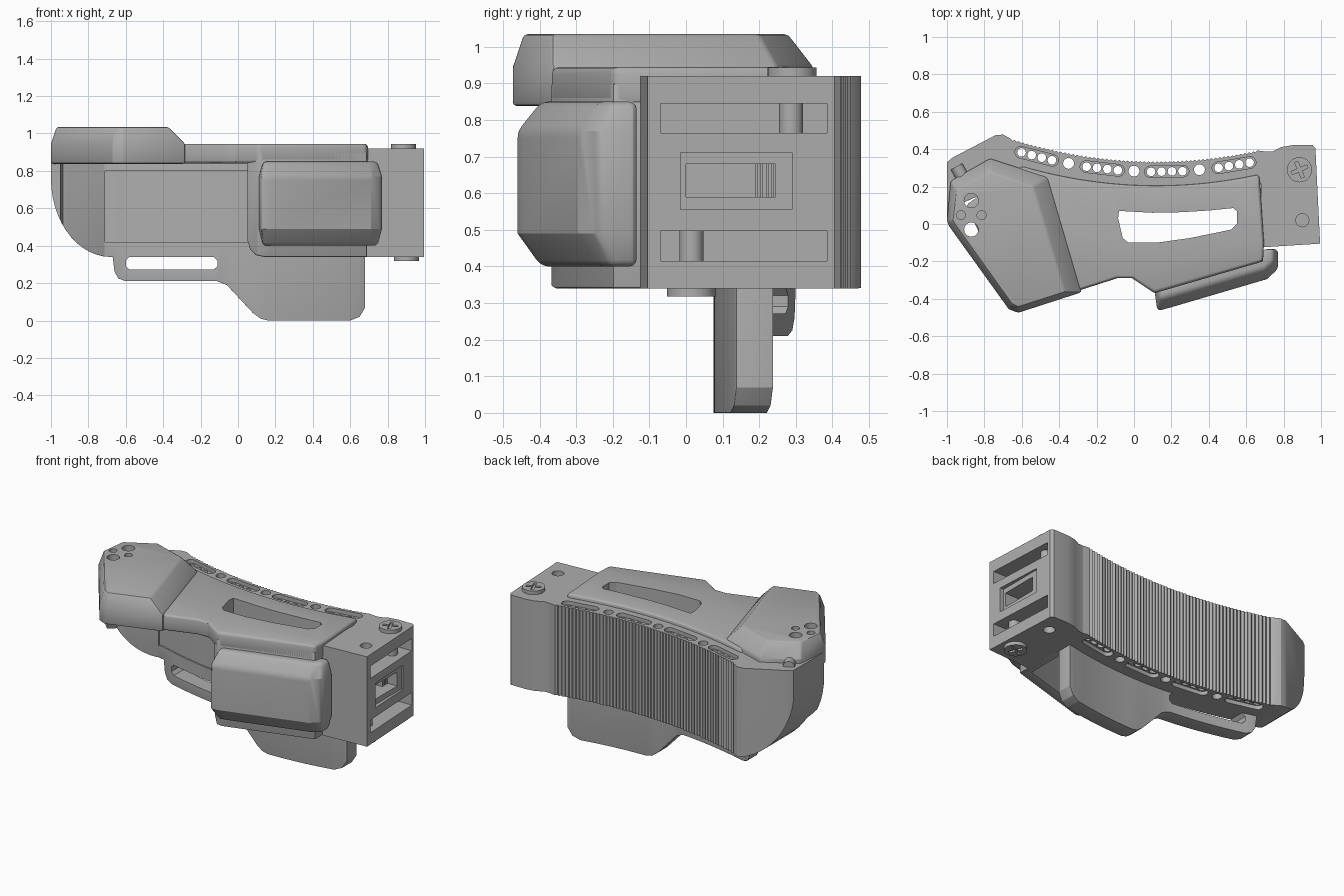
import bpy, bmesh, math
from mathutils import Matrix, Vector

if "Cube" in bpy.data.objects:
    bpy.data.objects.remove(bpy.data.objects["Cube"], do_unlink=True)

GREY = (0.42, 0.42, 0.42, 1)
mat = bpy.data.materials.new("plain grey")
mat.use_nodes = True
mat.diffuse_color = GREY
mat.node_tree.nodes["Principled BSDF"].inputs["Base Color"].default_value = GREY


def finish(name, bm):
    bmesh.ops.recalc_face_normals(bm, faces=bm.faces)
    mesh = bpy.data.meshes.new(name)
    bm.to_mesh(mesh)
    bm.free()
    mesh.materials.append(mat)
    obj = bpy.data.objects.new(name, mesh)
    bpy.context.collection.objects.link(obj)
    return obj


def add_loft(bm, rings):
    loops = [[bm.verts.new(p) for p in ring] for ring in rings]
    n = len(loops[0])
    for a, b in zip(loops, loops[1:]):
        for i in range(n):
            bm.faces.new((a[i], a[(i + 1) % n], b[(i + 1) % n], b[i]))
    bm.faces.new(loops[0])
    bm.faces.new(loops[-1])


def loft(name, levels):
    """Stack of plan outlines, each given as (height, points)."""
    bm = bmesh.new()
    add_loft(bm, [[(x, y, z) for x, y in pts] for z, pts in levels])
    return finish(name, bm)


def prism(name, pts, lo, hi):
    return loft(name, [(lo, pts), (hi, pts)])


def prism_y(name, pts, lo=-1, hi=1):
    bm = bmesh.new()
    add_loft(bm, [[(x, y, z) for x, z in pts] for y in (lo, hi)])
    return finish(name, bm)


def cylinders(name, specs, sides=24):
    """Upright cylinders given as (x, y, radius, low, high)."""
    bm = bmesh.new()
    for x, y, r, lo, hi in specs:
        bmesh.ops.create_cone(bm, cap_ends=True, segments=sides, radius1=r, radius2=r,
                              depth=hi - lo, matrix=Matrix.Translation((x, y, (lo + hi) / 2)))
    return finish(name, bm)


def box_x(name, x0, x1, y0, y1, z0, z1):
    return prism(name, [(x0, y0), (x1, y0), (x1, y1), (x0, y1)], z0, z1)


def apply(obj, mod):
    bpy.context.view_layer.objects.active = obj
    bpy.ops.object.modifier_apply(modifier=mod.name)


def boolean(obj, cutter, op='DIFFERENCE', keep=False):
    mod = obj.modifiers.new("cut", 'BOOLEAN')
    mod.operation, mod.object, mod.solver = op, cutter, 'EXACT'
    apply(obj, mod)
    if not keep:
        bpy.data.objects.remove(cutter, do_unlink=True)


def bevel(obj, width, segments=3):
    mod = obj.modifiers.new("bevel", 'BEVEL')
    mod.width, mod.segments, mod.limit_method = width, segments, 'ANGLE'
    mod.angle_limit = math.radians(35)
    apply(obj, mod)


def back(x):
    """Curve of the back, straightening towards the far end."""
    if x < -0.7:
        return back(-0.7) + (x + 0.7) * 0.45
    return 0.335 + 0.2 * (x - 0.12) ** 2


def span(a, b, n):
    return [a + (b - a) * i / n for i in range(n + 1)]


def strip(a, b, front, rear, n=40):
    xs = span(a, b, n)
    return [(x, back(x) - front) for x in xs] + [(x, back(x) - rear) for x in reversed(xs)]


# Big rounded lower corner, shared by spine and plate
corner = [(-1.1, 0.2), (-0.68, 0.2), (-0.68, 0.34)]
corner += [(-0.68 - 0.32 * math.sin(t), 0.76 - 0.42 * math.cos(t)) for t in span(0.12, 1.57, 12)]
corner_cutter = prism_y("corner_cutter", corner + [(-1.1, 0.76)])
corner_cutter.hide_render = True

# Ribbed curved spine
ribs = [(x, back(x) - (0.009 if i % 2 else 0)) for i, x in enumerate(span(-0.66, 0.66, 118))]
inner = [(x, back(x) - 0.18) for x in span(0.72, -0.7, 30)]
spine = prism("spine", [(-1, 0.02), (-1, 0.33), (-0.97, 0.355), (-0.74, 0.475), (-0.7, 0.478)]
              + ribs + [(0.72, 0.385)] + inner + [(-0.92, 0.2), (-0.95, 0.02)], 0.34, 0.92)
boolean(spine, corner_cutter, keep=True)

# Slots and drilled holes along the spine
holes = [(x, back(x) - 0.055, 0.029, 0, 1.2) for x in (-0.35, 0, 0.35)]
bm = bmesh.new()
for cx in (-0.52, -0.17, 0.175, 0.535):
    tilt = math.atan(0.4 * (cx - 0.12))
    centre = Vector((cx, back(cx) - 0.055, 0))
    turn = Matrix.Rotation(tilt, 3, 'Z')
    for k in (-1.5, -0.5, 0.5, 1.5):
        p = centre + turn @ Vector((k * 0.056, 0, 0))
        holes.append((p.x, p.y, 0.023, 0, 1.2))
    outline = []
    for side, start in ((1, -math.pi / 2), (-1, math.pi / 2)):
        outline += [centre + turn @ Vector((side * 0.088 + 0.031 * math.cos(a), 0.031 * math.sin(a), 0))
                    for a in span(start, start + math.pi, 8)]
    for lo, hi in ((0.3, 0.365), (0.895, 1)):
        add_loft(bm, [[(p.x, p.y, z) for p in outline] for z in (lo, hi)])
boolean(spine, finish("slot_cutter", bm))
boolean(spine, cylinders("hole_cutter", holes))

# Front plate with lower tab and strap loop
plate = prism("plate", strip(-0.96, 0.69, 0.26, 0.16), -0.1, 0.9)
outline = [(-1.1, 0.9), (-1.1, 0.34), (-0.67, 0.34), (-0.66, 0.26), (-0.64, 0.225), (-0.6, 0.21),
           (-0.11, 0.21), (-0.06, 0.19), (0.08, 0.04), (0.12, 0.01), (0.16, 0), (0.6, 0),
           (0.65, 0.02), (0.68, 0.07), (0.68, 0.9)]
boolean(plate, prism_y("outline_cutter", outline), 'INTERSECT')
boolean(plate, corner_cutter)
bevel(plate, 0.018)
boolean(plate, prism_y("loop_cutter", [(-0.6, 0.29), (-0.58, 0.272), (-0.13, 0.272), (-0.11, 0.29),
                                      (-0.11, 0.32), (-0.13, 0.34), (-0.58, 0.34), (-0.6, 0.32)]))
boolean(plate, prism("panel_cutter", strip(-0.71, 0.5, 0.32, 0.25), 0.42, 0.8))

# Top cover with grip opening
cover = prism("cover", [(-0.9, 0.1), (-0.62, -0.46), (-0.09, -0.29), (-0.01, -0.29), (0.11, -0.37),
                        (0.69, -0.2), (0.695, -0.1)] + [(x, back(x) - 0.13) for x in span(0.67, -0.6, 24)],
              0.84, 0.945)
bevel(cover, 0.02)
boolean(cover, prism("grip_cutter", [(-0.08, 0.07), (-0.085, 0.03), (-0.06, -0.075), (-0.03, -0.1),
                                    (0.12, -0.1), (0.3, -0.075), (0.52, -0.03), (0.55, 0), (0.55, 0.07),
                                    (0.53, 0.085), (0.4, 0.072), (0.25, 0.063), (0.1, 0.06)], 0.5, 1.2))

# Raised end of the cover
base = [(-1, 0.02), (-0.99, -0.01), (-0.67, -0.455), (-0.62, -0.475), (-0.28, -0.365),
        (-0.46, 0.25), (-0.77, 0.35), (-0.98, 0.23)]
top = [(-0.97, 0.02), (-0.96, 0), (-0.655, -0.425), (-0.62, -0.445), (-0.37, -0.365),
       (-0.54, 0.2), (-0.77, 0.28), (-0.95, 0.18)]
hood = loft("hood", [(0.838, base), (0.945, base), (1.035, top)])
bevel(hood, 0.012, 2)
boolean(hood, cylinders("hood_cutter", [(-0.87, 0.125, 0.038, 0.5, 1.2), (-0.87, -0.03, 0.038, 0.5, 1.2),
                                       (-0.925, 0.047, 0.024, 1.0, 1.2), (-0.815, 0.047, 0.024, 1.0, 1.2)]))
pin = cylinders("hinge_pin", [(0, 0, 0.035, -0.06, 0.06)])
pin.matrix_world = (Matrix.Translation((-0.92, 0.255, 0.92)) @ Matrix.Rotation(0.5, 4, 'Z')
                    @ Matrix.Rotation(math.pi / 2, 4, 'X'))

# Side shell below the cover, open underneath
shell = prism("shell", [(0.02, -0.29), (0.11, -0.37), (0.69, -0.2), (0.69, 0.12), (0.64, 0.12),
                        (0.64, -0.15), (0.12, -0.295), (0.06, -0.25)], 0.3, 0.9)
boolean(shell, prism_y("shell_cutter", [(0.05, 0.95), (0.05, 0.43), (0.065, 0.38), (0.095, 0.35),
                                       (0.14, 0.34), (0.75, 0.34), (0.75, 0.95)]), 'INTERSECT')
bevel(shell, 0.012, 2)

# Chamfered pouch
full = [(0.11, -0.36), (0.125, -0.465), (0.2, -0.445), (0.71, -0.295), (0.77, -0.24),
        (0.77, -0.135), (0.69, -0.135), (0.68, -0.18)]
small = [(0.13, -0.35), (0.14, -0.4), (0.2, -0.385), (0.7, -0.24), (0.745, -0.2),
         (0.745, -0.135), (0.69, -0.135), (0.68, -0.17)]
pouch = loft("pouch", [(0.4, small), (0.49, full), (0.77, full), (0.85, small)])
bevel(pouch, 0.02)

# End block with slots and window
block = prism("end_block", [(0.68, -0.125), (0.995, -0.105), (0.97, 0.405), (0.955, 0.422), (0.85, 0.422),
                            (0.79, 0.412), (0.74, 0.388), (0.68, 0.386)], 0.34, 0.92)
for y0, y1, z0, z1, depth in ((-0.07, 0.385, 0.765, 0.845, 0.74), (-0.07, 0.385, 0.415, 0.497, 0.74),
                              (-0.015, 0.29, 0.555, 0.712, 0.965), (0, 0.245, 0.59, 0.68, 0.72)):
    boolean(block, box_x("window_cutter", depth, 1.1, y0, y1, z0, z1))
boolean(block, cylinders("block_cutter", [(0.9, 0.02, 0.035, 0.87, 1), (0.88, 0.29, 0.035, 0.3, 0.39)]))
cylinders("slot_pins", [(0.9, 0.287, 0.033, 0.75, 0.86), (0.91, 0.015, 0.033, 0.4, 0.51)])
for i in range(4):
    box_x("window_rib", 0.74, 0.9, 0.188 + i * 0.015, 0.195 + i * 0.015, 0.59, 0.68)

# Cross-head screws above and below
for name, x, y, lo, face in (("top_screw", 0.885, 0.29, 0.915, 0.943), ("bottom_screw", 0.9, 0.015, 0.318, 0.318)):
    screw = cylinders(name, [(x, y, 0.067, lo, lo + 0.028)], 32)
    for angle in (0.4, 0.4 + math.pi / 2):
        cutter = box_x("cross_cutter", -0.045, 0.045, -0.009, 0.009, -0.012, 0.012)
        cutter.matrix_world = Matrix.Translation((x, y, face)) @ Matrix.Rotation(angle, 4, 'Z')
        bpy.context.view_layer.update()
        boolean(screw, cutter)

# Smooth shading with sharp edges kept
for obj in bpy.context.collection.objects:
    if obj.type == 'MESH' and mat.name in obj.data.materials:
        bpy.ops.object.select_all(action='DESELECT')
        obj.select_set(True)
        bpy.context.view_layer.objects.active = obj
        bpy.ops.object.shade_smooth_by_angle(angle=math.radians(25))
